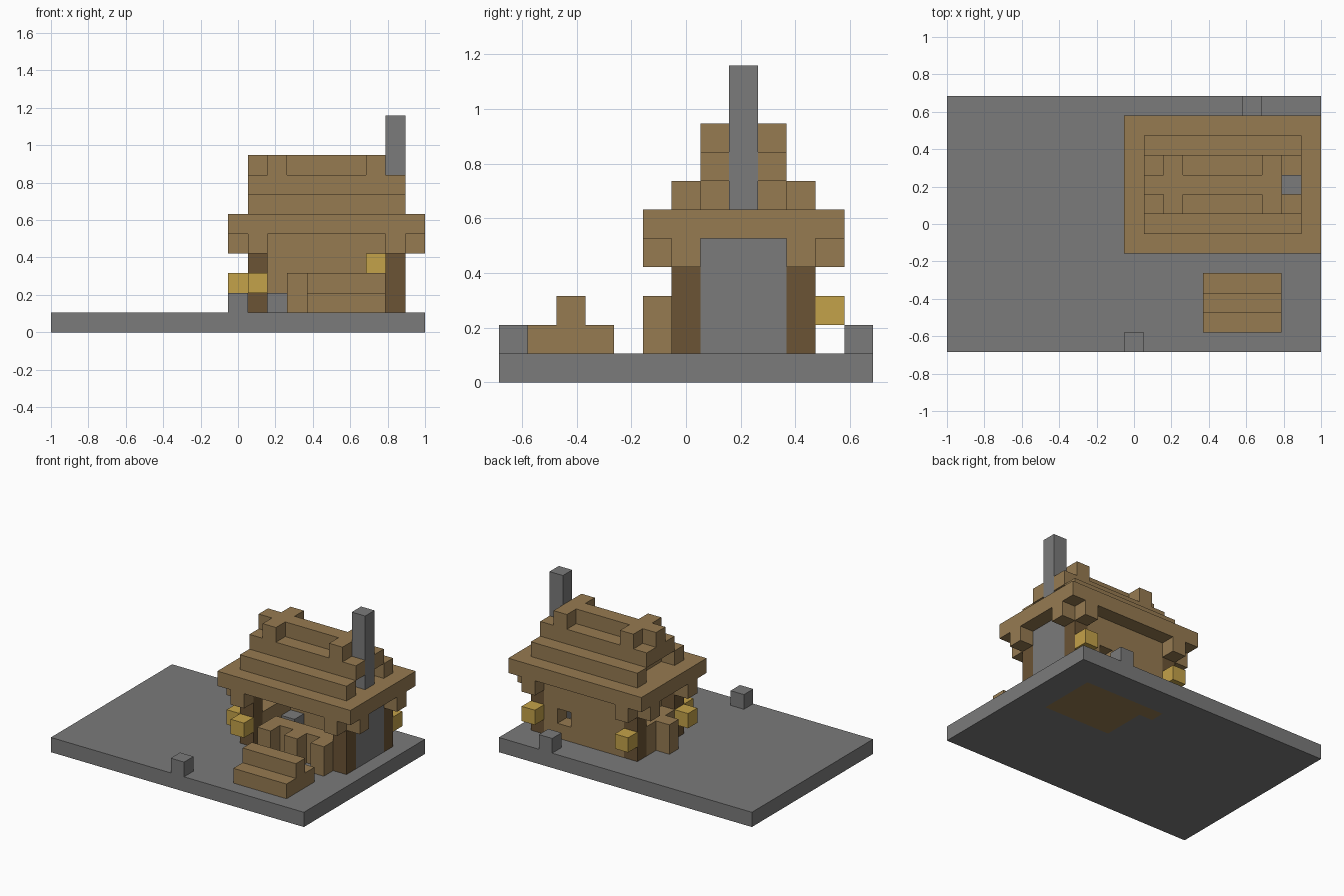
import bpy
import bmesh
from itertools import product
from mathutils import Matrix, Vector

# Everything sits on a block grid: 19 wide, 13 deep
BLOCK = 2 / 19
WIDTH, DEPTH = 19, 13

default_cube = bpy.data.objects.get("Cube")
if default_cube:
    bpy.data.objects.remove(default_cube, do_unlink=True)


def make_material(name, red, green, blue):
    mat = bpy.data.materials.new(name)
    mat.use_nodes = True
    colour = (red, green, blue, 1)
    mat.diffuse_color = colour
    mat.node_tree.nodes["Principled BSDF"].inputs["Base Color"].default_value = colour
    return mat


stone = make_material("grey stone", 0.197, 0.197, 0.197)
planks = make_material("light wood", 0.305, 0.197, 0.083)
logs = make_material("dark wood", 0.146, 0.087, 0.035)
glow = make_material("lantern yellow", 0.55, 0.36, 0.067)


def box(x, y, z, wide=1, deep=1, high=1):
    """A box given by its lowest block and its size in blocks."""
    return Vector((x, y, z)), Vector((wide, deep, high))


def part(name, material, boxes):
    """One object made of flat-sided boxes on the block grid."""
    bm = bmesh.new()
    for low, size in boxes:
        centre = low + size / 2 - Vector((WIDTH / 2, DEPTH / 2, 0))
        matrix = Matrix.Translation(centre * BLOCK) @ Matrix.Diagonal((*(size * BLOCK), 1))
        bmesh.ops.create_cube(bm, size=1, matrix=matrix)
    mesh = bpy.data.meshes.new(name)
    bm.to_mesh(mesh)
    bm.free()
    mesh.materials.append(material)
    obj = bpy.data.objects.new(name, mesh)
    bpy.context.collection.objects.link(obj)
    return obj


# House footprint: outer columns of the walls
LEFT, RIGHT, FRONT, BACK = 10, 17, 6, 10
inner_x, inner_y = LEFT + 1, FRONT + 1
span_x, span_y = RIGHT - inner_x, BACK - inner_y

# Ground slab around the wooden floor
part("ground_slab", stone, [
    box(0, 0, 0, WIDTH, inner_y),
    box(0, BACK + 1, 0, WIDTH, DEPTH - BACK - 1),
    box(0, inner_y, 0, inner_x, span_y + 1),
    box(RIGHT, inner_y, 0, WIDTH - RIGHT, span_y + 1),
    box(inner_x, inner_y, 0, 1, span_y),
])
part("wooden_floor", planks, [
    box(inner_x + 1, inner_y, 0, span_x - 1, span_y),
    box(inner_x, BACK, 0, span_x),
])
part("loose_stones", stone, [box(9, 0, 1), box(15, 12, 1)])

# Corner posts
part("corner_posts", logs,
     [box(x, y, 1, high=4) for x, y in product((LEFT, RIGHT), (FRONT, BACK))])

# Back wall with one square window
window = 15
part("back_wall", planks, [
    box(inner_x, BACK, 1, span_x),
    box(inner_x, BACK, 2, window - inner_x),
    box(window + 1, BACK, 2, RIGHT - window - 1),
    box(inner_x, BACK, 3, span_x, high=2),
])

# Stone gable wall, hearth stone and chimney
part("stone_wall", stone, [box(RIGHT, inner_y, 1, 1, span_y, 4)])
part("hearth_stone", stone, [box(inner_x, BACK - 1, 1)])
part("chimney", stone, [box(RIGHT, 8, 6, high=5)])

# Low front and side walls with buttress posts
part("front_low_wall", planks, [box(inner_x + 1, FRONT, 1, span_x - 1, 1, 2)])
part("front_wall_posts", planks, [box(x, FRONT - 1, 1, high=2) for x in (12, 14, 16)])
part("side_low_wall", planks, [box(LEFT, inner_y, 1, 1, span_y, 2)])
part("side_wall_post", planks, [box(LEFT - 1, 8, 1, high=2)])

# Brackets on the outer faces of the corner posts
part("roof_brackets", planks,
     [box(x, y, 4) for x, y in product((LEFT, RIGHT), (FRONT - 1, BACK + 1))]
     + [box(x, y, 4) for x, y in product((LEFT - 1, RIGHT + 1), (FRONT, BACK))])

# Stepped roof, with recessed gables under the upper step
part("roof_eaves", planks, [box(LEFT - 1, FRONT - 1, 5, 10, 7)])
part("roof_lower_step", planks, [
    box(LEFT, FRONT, 6, 8),
    box(LEFT, BACK, 6, 8),
    box(inner_x, inner_y, 6, span_x, span_y),
])
part("roof_upper_step", planks, [
    box(LEFT, inner_y, 7, 7, span_y),
    box(RIGHT, inner_y, 7),
    box(RIGHT, BACK - 1, 7),
])
part("roof_ridge", planks, [box(LEFT, 8, 8, 7)])
part("ridge_crosspieces", planks,
     [box(x, y, 8) for x, y in product((inner_x, RIGHT - 1), (inner_y, BACK - 1))])

# Bench in the yard
part("bench", planks, [box(13, 1, 1, 4, 3), box(13, 2, 2, 4)])

# Lanterns on the posts and one indoors
part("post_lanterns", glow, [
    box(LEFT, FRONT - 1, 2),
    box(LEFT - 1, FRONT, 2),
    box(LEFT, BACK + 1, 2),
    box(RIGHT, BACK + 1, 2),
])
part("indoor_lantern", glow, [box(RIGHT - 1, BACK - 1, 3)])
